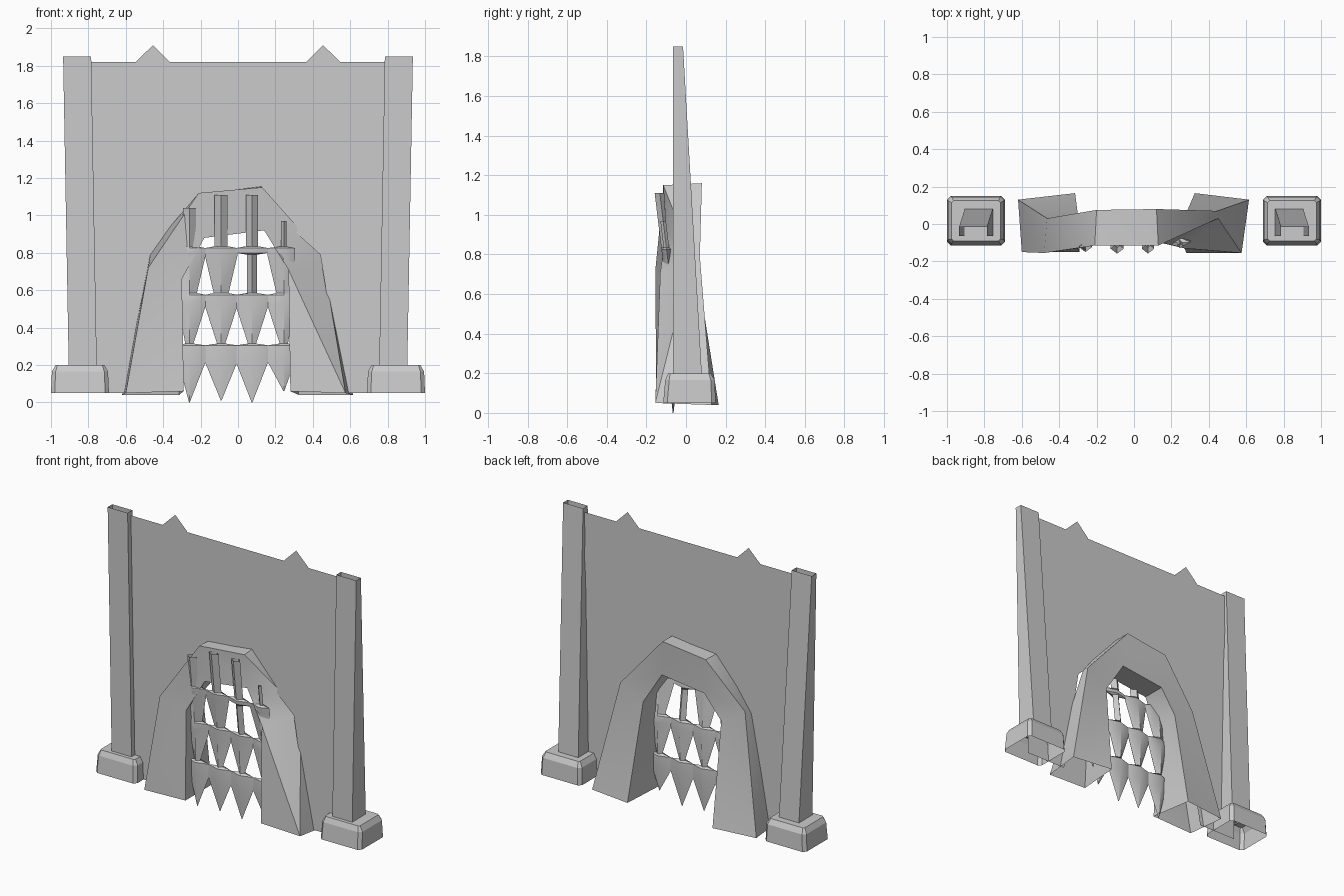
import bpy, bmesh, math

if "Cube" in bpy.data.objects:
    bpy.data.objects.remove(bpy.data.objects["Cube"], do_unlink=True)

stone = bpy.data.materials.new("plain grey")
stone.use_nodes = True
grey = (0.6, 0.6, 0.6, 1)
stone.diffuse_color = grey
stone.node_tree.nodes["Principled BSDF"].inputs["Base Color"].default_value = grey


def finish(name, bm, smooth=None):
    bmesh.ops.recalc_face_normals(bm, faces=bm.faces)
    mesh = bpy.data.meshes.new(name)
    bm.to_mesh(mesh)
    bm.free()
    mesh.materials.append(stone)
    ob = bpy.data.objects.new(name, mesh)
    bpy.context.scene.collection.objects.link(ob)
    if smooth:
        bpy.ops.object.select_all(action='DESELECT')
        ob.select_set(True)
        bpy.context.view_layer.objects.active = ob
        bpy.ops.object.shade_smooth_by_angle(angle=math.radians(smooth))
    return ob


def loft(bm, rings, cap=False):
    """Skin a list of closed rings, optionally closing the last one."""
    loops = [[bm.verts.new(p) for p in ring] for ring in rings]
    n = len(loops[0])
    for a, b in zip(loops, loops[1:]):
        for i in range(n):
            j = (i + 1) % n
            bm.faces.new((a[i], a[j], b[j], b[i]))
    if cap:
        bm.faces.new(loops[-1])


def flat(name, points, y):
    bm = bmesh.new()
    bm.faces.new([bm.verts.new((x, y, z)) for x, z in points])
    return finish(name, bm)


def rect(x0, x1, y0, y1, z):
    return [(x0, y0, z), (x1, y0, z), (x1, y1, z), (x0, y1, z)]


def cut_rect(x0, x1, y0, y1, z, c):
    """Rectangle with clipped corners."""
    return [(x0 + c, y0, z), (x1 - c, y0, z), (x1, y0 + c, z), (x1, y1 - c, z),
            (x1 - c, y1, z), (x0 + c, y1, z), (x0, y1 - c, z), (x0, y0 + c, z)]


# Wall sheet with an opening hidden behind the arch
flat("wall_panel", [(-.86, .05), (-.58, .05), (-.45, .72), (-.2, 1.06), (.12, 1.08),
                    (.44, .79), (.56, .05), (.86, .05), (.86, 1.82), (-.86, 1.82)], -.03)

# Posts, their footings and the diagonal braces on the back
for side, s in (("left", 1), ("right", -1)):
    def mirror(ring):
        return [(s * x, y, z) for x, y, z in ring]

    bm = bmesh.new()
    loft(bm, [mirror(rect(.755, .905, -.065, .08, .19)),
              mirror(rect(.785, .935, -.065, -.015, 1.85))])
    finish(side + "_post", bm)

    bm = bmesh.new()
    loft(bm, [mirror(cut_rect(.69, 1.0, -.115, .15, .05, .02)),
              mirror(cut_rect(.695, .995, -.105, .145, .165, .02)),
              mirror(cut_rect(.715, .975, -.09, .125, .2, .01))], cap=True)
    finish(side + "_footing", bm)

    flat(side + "_brace", [(s * x, z) for x, z in
                           ((.455, 1.91), (.365, 1.82), (.78, 1.42), (.78, 1.59))], -.024)

# Rough stone arch: outer front, outer back, inner back, inner front per station
arch = [
    [(-.60, -.15, .05), (-.62, .13, .04), (-.315, .165, .04), (-.29, -.15, .06)],
    [(-.48, -.155, .72), (-.465, .03, .82), (-.30, .05, .72), (-.30, -.13, .66)],
    [(-.21, -.115, 1.12), (-.20, .075, 1.12), (-.18, .06, .88), (-.18, -.10, .88)],
    [(.13, -.115, 1.15), (.12, .08, 1.16), (.14, .06, .92), (.14, -.10, .92)],
    [(.45, .03, .79), (.445, .07, .79), (.28, .06, .70), (.27, -.13, .71)],
    [(.575, -.155, .05), (.615, .13, .04), (.325, .165, .04), (.28, -.155, .06)],
]
bm = bmesh.new()
loft(bm, arch)
bmesh.ops.triangulate(bm, faces=bm.faces)
finish("stone_arch", bm, 35)

# Portcullis: columns of stacked spikes that meet in horizontal bands
W = .088
columns = [(-.26, 1.04, .0, .035, .04), (-.09, 1.11, .01, .035, .04),
           (.075, 1.11, .0, .033, .026), (.245, .97, .06, .014, .04)]
for i, (x, top, tip, bar, waist) in enumerate(columns):
    outer = i in (0, 3)
    wide = .06 if outer else W
    under = waist if i == 2 else wide
    profile = [(tip, .002), (.22, wide), (.305, wide), (.315, .022), (.52, wide),
               (.575, wide), (.585, waist), (.79, under), (.8, wide), (.825, wide),
               (.835, bar), (top, bar)]
    rings = []
    for z, w in profile:
        y = -.065 - max(0, z - .55) * .12
        d = min(w, .026)
        # the side nearest the middle always reaches its neighbour
        lw = W if i == 3 and w == wide else w
        rw = W if i == 0 and w == wide else w
        rings.append([(x - lw, y, z), (x, y - d, z), (x + rw, y, z), (x, y + d, z)])
    bm = bmesh.new()
    loft(bm, rings)
    finish("portcullis_column_%d" % (i + 1), bm, 40)
